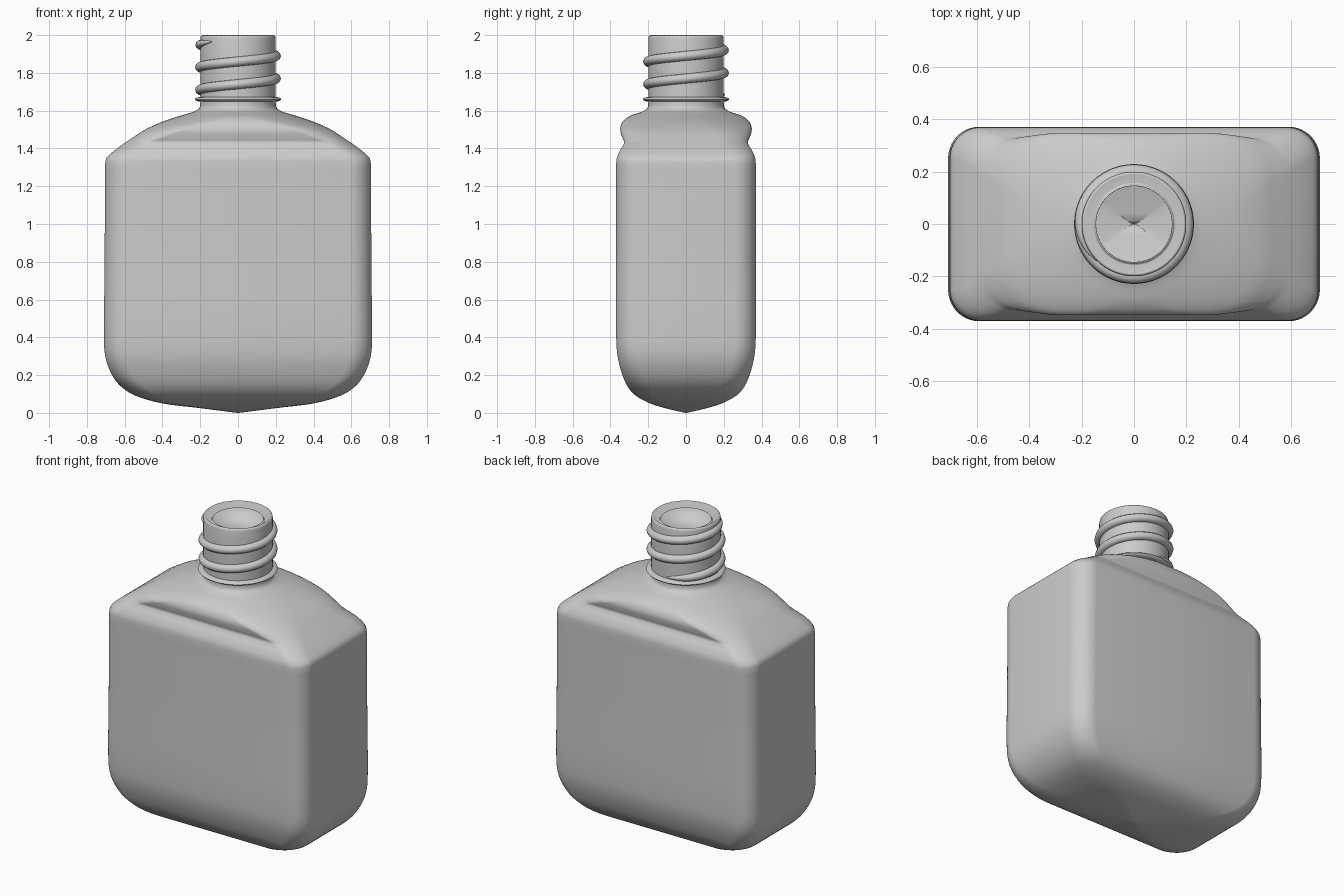
import bpy, bmesh, math
from mathutils import Vector

if "Cube" in bpy.data.objects:
    bpy.data.objects.remove(bpy.data.objects["Cube"])


def make_object(name, rings, closed=True, cap_start=False, cap_end=False, angle=40):
    """Skin a list of equal-length vertex rings."""
    bm = bmesh.new()
    vs = [[bm.verts.new(p) for p in ring] for ring in rings]
    n = len(vs[0])
    pairs = list(zip(vs, vs[1:]))
    if closed:
        pairs.append((vs[-1], vs[0]))
    for a, b in pairs:
        for i in range(n):
            j = (i + 1) % n
            bm.faces.new((a[i], a[j], b[j], b[i]))
    if cap_start:
        bm.faces.new(vs[0][::-1])
    if cap_end:
        bm.faces.new(vs[-1])
    mesh = bpy.data.meshes.new(name)
    bm.to_mesh(mesh)
    bm.free()
    ob = bpy.data.objects.new(name, mesh)
    bpy.context.collection.objects.link(ob)
    bpy.ops.object.select_all(action='DESELECT')
    ob.select_set(True)
    bpy.context.view_layer.objects.active = ob
    bpy.ops.object.shade_smooth_by_angle(angle=math.radians(angle))
    return ob


def rounded_rect(z, hx, hy, r, n=12):
    """Rounded rectangle section; a circle when hx = hy = r."""
    pts = []
    for q, (sx, sy) in enumerate([(1, 1), (-1, 1), (-1, -1), (1, -1)]):
        for k in range(n):
            a = (q + (k + 0.5) / n) * math.pi / 2
            pts.append((sx * (hx - r) + r * math.cos(a),
                        sy * (hy - r) + r * math.sin(a), z))
    return pts


def smooth(rows, steps=4):
    """Catmull-Rom through the section table."""
    rows = [Vector(r) for r in rows]
    out = []
    for i in range(len(rows) - 1):
        p0, p1, p2, p3 = (rows[max(i - 1, 0)], rows[i], rows[i + 1],
                          rows[min(i + 2, len(rows) - 1)])
        for s in range(steps):
            t = s / steps
            out.append(0.5 * (2 * p1 + (p2 - p0) * t
                              + (2 * p0 - 5 * p1 + 4 * p2 - p3) * t * t
                              + (3 * p1 - p0 - 3 * p2 + p3) * t ** 3))
    return out + [rows[-1]]


# Bottle body and neck: z, half width, half depth, corner radius
sections = [
    (0.0, 0.005, 0.004, 0.003), (0.025, 0.20, 0.11, 0.07), (0.05, 0.40, 0.19, 0.11),
    (0.09, 0.54, 0.265, 0.13), (0.14, 0.62, 0.31, 0.13), (0.21, 0.672, 0.34, 0.12),
    (0.31, 0.705, 0.364, 0.12), (0.45, 0.71, 0.371, 0.12), (0.65, 0.708, 0.371, 0.12),
    (0.9, 0.706, 0.37, 0.12), (1.1, 0.705, 0.37, 0.12), (1.24, 0.704, 0.37, 0.12),
    (1.31, 0.704, 0.37, 0.12), (1.35, 0.696, 0.366, 0.12), (1.385, 0.66, 0.352, 0.12),
    (1.415, 0.62, 0.334, 0.13), (1.435, 0.592, 0.328, 0.15), (1.46, 0.555, 0.338, 0.18),
    (1.50, 0.492, 0.349, 0.23), (1.54, 0.405, 0.338, 0.29), (1.572, 0.31, 0.298, 0.295),
    (1.594, 0.238, 0.235, 0.234), (1.615, 0.205, 0.205, 0.2045), (1.65, 0.20, 0.20, 0.1995),
]
rings = [rounded_rect(*s) for s in smooth(sections)]
rings += [rounded_rect(z, r, r, r - 0.0005)
          for z, r in [(1.8, 0.2), (1.984, 0.2), (1.995, 0.197), (2.0, 0.19)]]
bottle = make_object("bottle", rings, closed=False, cap_start=True, angle=50)
wall = bottle.modifiers.new("wall", 'SOLIDIFY')
wall.thickness = 0.055
wall.offset = -1

# Collar ring below the thread
profile = [(0.185, 1.645), (0.215, 1.65), (0.226, 1.655), (0.229, 1.66),
           (0.226, 1.665), (0.215, 1.67), (0.185, 1.675)]
collar = []
for i in range(64):
    a = 2 * math.pi * i / 64
    collar.append([(r * math.cos(a), r * math.sin(a), z) for r, z in profile[::-1]])
make_object("neck_collar", collar, angle=60)

# Screw thread: helix with tapering ends
START, END, PITCH, N = 90, 945, 0.12, 150
thread = []
for i in range(N + 1):
    deg = START + (END - START) * i / N
    a = math.radians(deg)
    z0 = 1.71 + PITCH * (deg - 180) / 360
    fade = min(1, (deg - START) / 60, (END - deg) / 60)
    k = 0.15 + 0.85 * math.sin(fade * math.pi / 2)
    ring = []
    for j in range(12):
        b = 2 * math.pi * j / 12
        r = 0.198 + 0.029 * k * math.cos(b)
        ring.append((r * math.cos(a), r * math.sin(a), z0 - 0.026 * k * math.sin(b)))
    thread.append(ring[::-1])
make_object("screw_thread", thread, closed=False, cap_start=True, cap_end=True, angle=60)

# Consistent outward normals
for ob in bpy.context.collection.objects:
    bm = bmesh.new()
    bm.from_mesh(ob.data)
    bmesh.ops.recalc_face_normals(bm, faces=bm.faces)
    bm.to_mesh(ob.data)
    bm.free()
